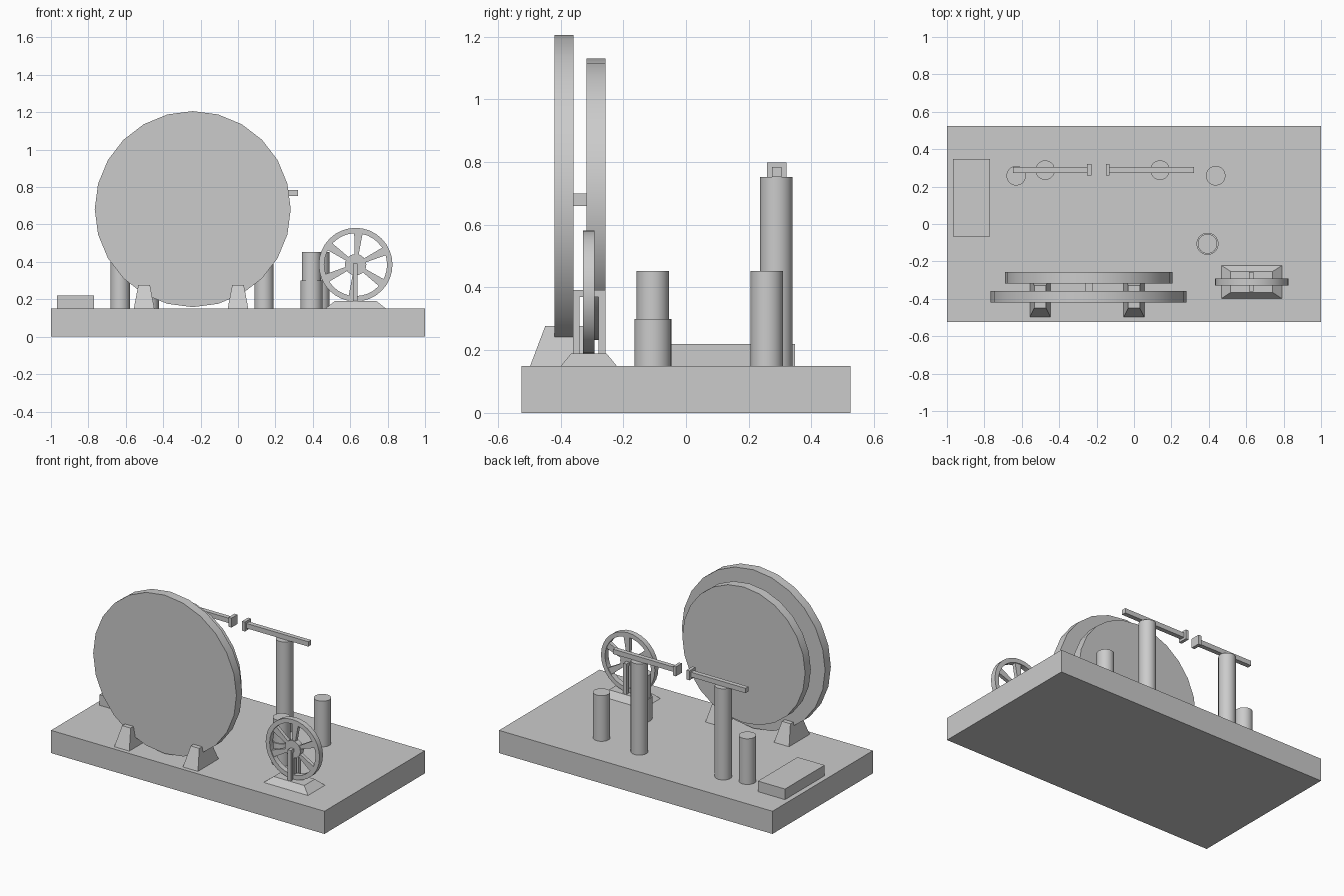
import bpy, bmesh
from math import pi, sin, cos, radians
from mathutils import Matrix, Vector

if "Cube" in bpy.data.objects:
    bpy.data.objects.remove(bpy.data.objects["Cube"])


def finish(name, bm, smooth=False):
    bmesh.ops.recalc_face_normals(bm, faces=bm.faces)
    mesh = bpy.data.meshes.new(name)
    bm.to_mesh(mesh)
    bm.free()
    obj = bpy.data.objects.new(name, mesh)
    bpy.context.collection.objects.link(obj)
    if smooth:
        bpy.ops.object.select_all(action='DESELECT')
        obj.select_set(True)
        bpy.context.view_layer.objects.active = obj
        bpy.ops.object.shade_smooth_by_angle()
    return obj


def taper(name, x, y, z, bottom, top=None):
    """Box between two heights; bottom and top are half sizes in x and y."""
    top = top or bottom
    bm = bmesh.new()
    bmesh.ops.create_cube(bm, size=2)
    for v in bm.verts:
        hx, hy = top if v.co.z > 0 else bottom
        v.co = Vector((x + hx * v.co.x, y + hy * v.co.y, z[v.co.z > 0]))
    return finish(name, bm)


def box(name, x, y, z):
    return taper(name, sum(x) / 2, sum(y) / 2, z,
                 ((x[1] - x[0]) / 2, (y[1] - y[0]) / 2))


def cylinder(name, centre, radius, depth, sides=32, along_y=False):
    bm = bmesh.new()
    m = Matrix.Translation(centre)
    if along_y:
        m = m @ Matrix.Rotation(pi / 2, 4, 'X')
    bmesh.ops.create_cone(bm, cap_ends=True, segments=sides, radius1=radius,
                          radius2=radius, depth=depth, matrix=m)
    return finish(name, bm, True)


def upright(name, x, y, radius, z):
    return cylinder(name, (x, y, (z[0] + z[1]) / 2), radius, z[1] - z[0])


# Baseboard and rear block
box("baseboard", (-1, 1), (-0.525, 0.525), (0, 0.15))
box("side_block", (-0.967, -0.769), (-0.067, 0.347), (0.15, 0.22))

# Twin discs with a short axle and two feet
cylinder("large_disc", (-0.242, -0.389, 0.682), 0.524, 0.06, 24, True)
cylinder("small_disc", (-0.242, -0.287, 0.682), 0.449, 0.06, 24, True)
box("disc_axle", (-0.263, -0.221), (-0.37, -0.30), (0.66, 0.70))
for side, x in (("left", -0.502), ("right", 0.0)):
    taper(side + "_disc_foot", x, -0.389, (0.15, 0.277), (0.055, 0.108), (0.031, 0.06))

# Rod holders: column, square rod and square end plate
for side, col_x, rod, plate in (("left", -0.475, (-0.648, -0.25), (-0.25, -0.228)),
                                ("right", 0.139, (-0.13, 0.322), (-0.151, -0.13))):
    upright(side + "_column", col_x, 0.288, 0.052, (0.15, 0.752))
    box(side + "_rod", rod, (0.274, 0.304), (0.752, 0.784))
    box(side + "_end_plate", plate, (0.258, 0.321), (0.737, 0.799))

# Short canisters
upright("left_canister", -0.63, 0.258, 0.052, (0.15, 0.452))
upright("right_canister", 0.437, 0.258, 0.052, (0.15, 0.452))
upright("coil_sleeve", 0.393, -0.106, 0.059, (0.15, 0.30))
upright("coil_core", 0.393, -0.106, 0.052, (0.15, 0.452))

# Flywheel stand
WX, WY, WZ = 0.629, -0.31, 0.385
taper("flywheel_base", WX, WY, (0.15, 0.19), (0.162, 0.089), (0.112, 0.056))
for side, y in (("front", WY - 0.04), ("back", WY + 0.042)):
    box(side + "_flywheel_post", (WX - 0.013, WX + 0.01), (y - 0.011, y + 0.011), (0.19, 0.392))
box("flywheel_axle", (WX - 0.013, WX + 0.01), (-0.36, -0.258), (0.37, 0.392))

# Flywheel rim, turned from a rectangular section
bm = bmesh.new()
N = 32
rings = [[bm.verts.new((WX + r * sin(2 * pi * i / N), WY + y, WZ + r * cos(2 * pi * i / N)))
          for r, y in ((0.197, -0.018), (0.197, 0.018), (0.168, 0.018), (0.168, -0.018))]
         for i in range(N)]
for i in range(N):
    a, b = rings[i], rings[(i + 1) % N]
    for j in range(4):
        k = (j + 1) % 4
        bm.faces.new((a[j], a[k], b[k], b[j]))
finish("flywheel_rim", bm, True)

# Hub and six spokes that widen toward the rim
cylinder("flywheel_hub", (WX, WY, WZ), 0.057, 0.036, 24, True)
for i in range(6):
    spoke = taper("flywheel_spoke_%d" % (i + 1), 0, 0, (0.04, 0.175), (0.01, 0.012), (0.023, 0.012))
    spoke.data.transform(Matrix.Translation((WX, WY, WZ)) @
                         Matrix.Rotation(radians(5 + 60 * i), 4, 'Y'))
